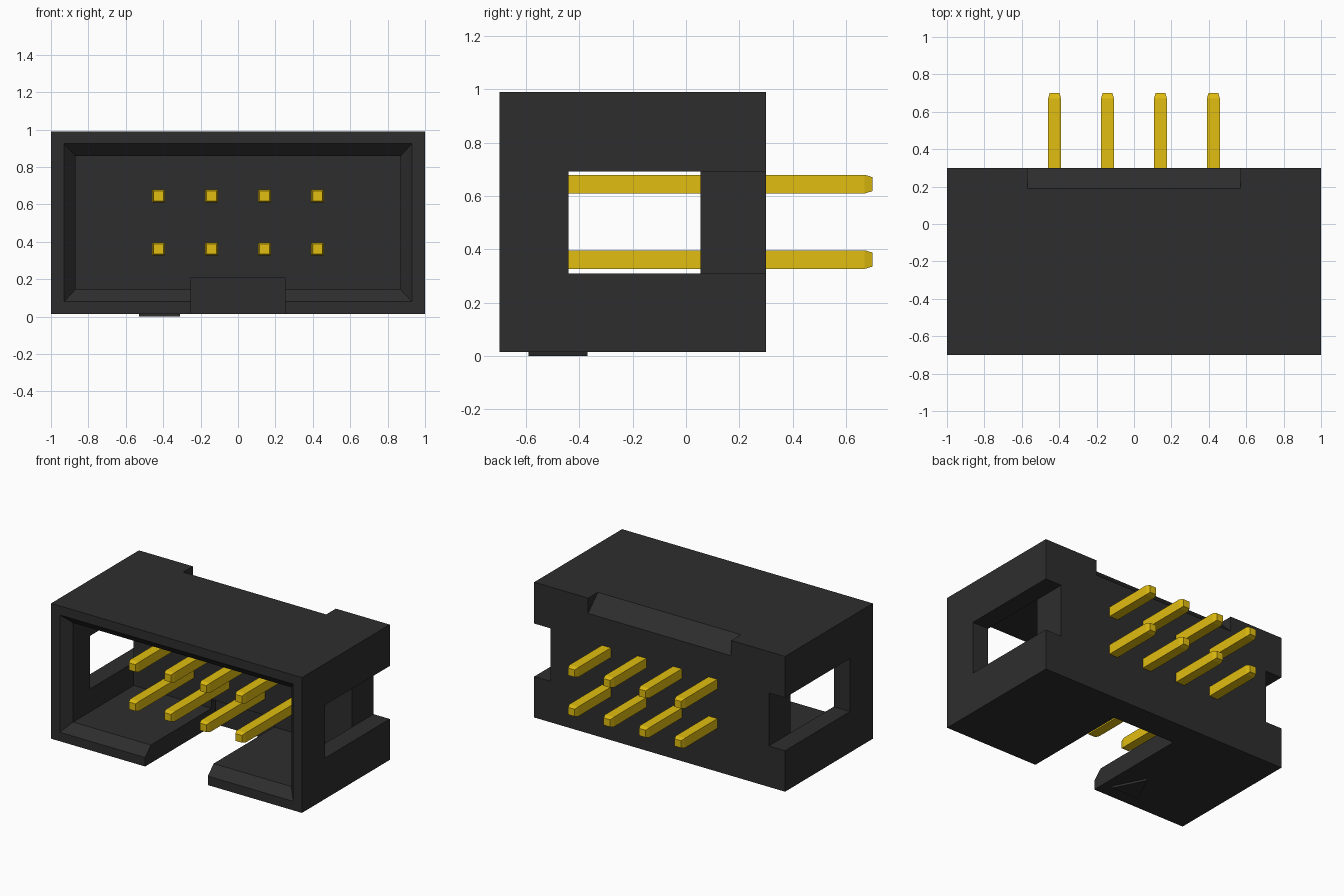
import bpy, bmesh

if "Cube" in bpy.data.objects:
    bpy.data.objects.remove(bpy.data.objects["Cube"])


def material(name, rgb):
    m = bpy.data.materials.new(name)
    m.diffuse_color = (*rgb, 1)
    m.use_nodes = True
    m.node_tree.nodes["Principled BSDF"].inputs["Base Color"].default_value = m.diffuse_color
    return m


black = material("black_plastic", (0.027, 0.027, 0.027))
gold = material("gold_metal", (0.75, 0.51, 0.005))


def loft(name, rings, mat=None):
    """Closed solid through matching rings of points."""
    bm = bmesh.new()
    loops = [[bm.verts.new(p) for p in r] for r in rings]
    n = len(loops[0])
    for a, b in zip(loops, loops[1:]):
        for i in range(n):
            j = (i + 1) % n
            bm.faces.new((a[i], a[j], b[j], b[i]))
    bm.faces.new(loops[0])
    bm.faces.new(loops[-1])
    bmesh.ops.recalc_face_normals(bm, faces=bm.faces)
    me = bpy.data.meshes.new(name)
    bm.to_mesh(me)
    bm.free()
    ob = bpy.data.objects.new(name, me)
    bpy.context.collection.objects.link(ob)
    if mat:
        me.materials.append(mat)
    return ob


def rect(x0, x1, z0, z1, y):
    return [(x0, y, z0), (x1, y, z0), (x1, y, z1), (x0, y, z1)]


def box(name, x0, x1, y0, y1, z0, z1, mat=None):
    return loft(name, [rect(x0, x1, z0, z1, y) for y in (y0, y1)], mat)


def cut(target, cutter):
    cutter.hide_render = True
    mod = target.modifiers.new("cut", 'BOOLEAN')
    mod.operation = 'DIFFERENCE'
    mod.solver = 'EXACT'
    mod.object = cutter
    bpy.context.view_layer.objects.active = target
    bpy.ops.object.modifier_apply(modifier=mod.name)
    bpy.data.objects.remove(cutter)


# Housing block
housing = box("housing", -1, 1, -0.7, 0.3, 0.015, 0.99, black)

# Cavity with a chamfered mouth
cut(housing, loft("cavity_cutter", [
    rect(-0.99, 0.99, 0.015, 0.99, -0.765),
    rect(-0.87, 0.87, 0.145, 0.86, -0.635),
    rect(-0.87, 0.87, 0.145, 0.86, 0.055)]))

# Key slot in the lower wall, running slightly into the base
cut(housing, box("key_cutter", -0.25, 0.25, -0.9, 0.1, -0.1, 0.21))

# Side windows, continuing as notches to the back
for s in (-1, 1):
    a, b = sorted((s * 0.87, s * 1.1))
    cut(housing, box("window_cutter", a, b, -0.44, 0.4, 0.31, 0.692))

# Sloped notch along the top back edge
wedge = [(0.09, 1.09), (0.40, 1.09), (0.40, 0.78)]
cut(housing, loft("wedge_cutter",
                  [[(x, y, z) for y, z in wedge] for x in (-0.57, 0.57)]))

# Raised pin-one triangle on the underside
tri = [(-0.31, -0.59), (-0.53, -0.59), (-0.42, -0.37)]
loft("pin_one_mark", [[(x, y, z) for x, y in tri] for z in (0, 0.017)], black)

# Square pins with tapered tips
for row, z in enumerate((0.362, 0.645)):
    for col in range(4):
        x = (col - 1.5) * 0.283
        loft(f"pin_{row}_{col}", [
            rect(x - r, x + r, z - r, z + r, y)
            for y, r in ((-0.6, 0.026), (-0.57, 0.035), (0.67, 0.035), (0.7, 0.026))], gold)
